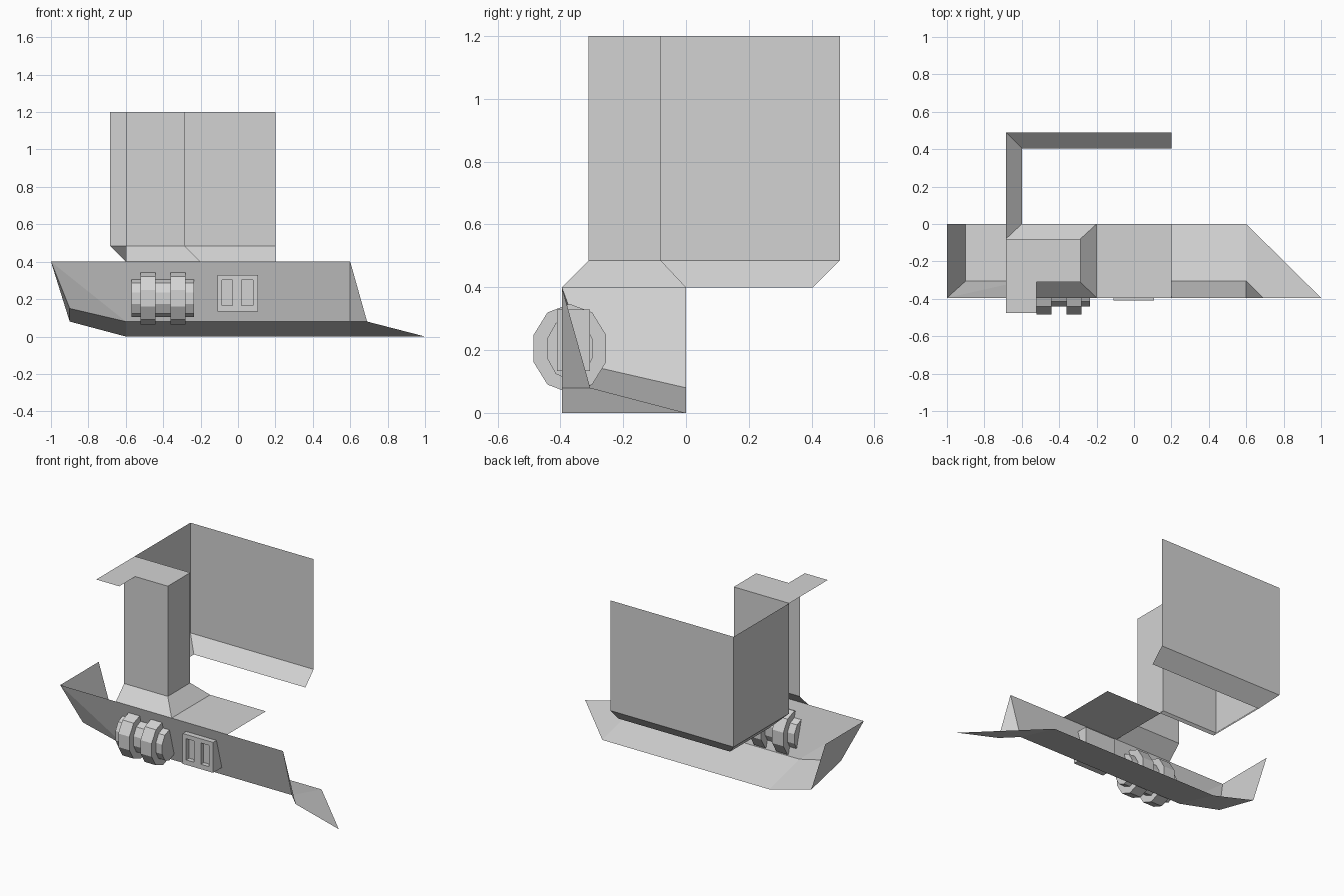
import bpy, bmesh, math
from mathutils import Vector, Matrix

if "Cube" in bpy.data.objects:
    bpy.data.objects.remove(bpy.data.objects["Cube"])

grey = bpy.data.materials.new("plain grey")
grey.diffuse_color = (0.65, 0.65, 0.65, 1)
grey.use_nodes = True
grey.node_tree.nodes["Principled BSDF"].inputs["Base Color"].default_value = grey.diffuse_color


def finish(name, bm):
    bmesh.ops.remove_doubles(bm, verts=bm.verts, dist=1e-4)
    me = bpy.data.meshes.new(name)
    bm.to_mesh(me)
    bm.free()
    me.materials.append(grey)
    ob = bpy.data.objects.new(name, me)
    bpy.context.collection.objects.link(ob)
    return ob


def sheet(name, *faces):
    """Open thin-walled part; each face is (outward direction, corner, corner, ...)."""
    bm = bmesh.new()
    for out, *pts in faces:
        f = bm.faces.new([bm.verts.new(p) for p in pts])
        f.normal_update()
        if f.normal.dot(Vector(out)) < 0:
            f.normal_flip()
    return finish(name, bm)


def drum(name, x0, x1, ry, rz):
    """Ten-sided drum lying along x."""
    bm = bmesh.new()
    bmesh.ops.create_cone(bm, cap_ends=True, segments=10, radius1=1, radius2=1, depth=1)
    place = (Matrix.Translation(((x0 + x1) / 2, -0.37, 0.205))
             @ Matrix.Diagonal((x1 - x0, ry, rz, 1))
             @ Matrix.Rotation(math.pi / 2, 4, 'Y'))
    # turn so that a corner points to the front
    bmesh.ops.transform(bm, matrix=place @ Matrix.Rotation(math.pi / 2, 4, 'Z'), verts=bm.verts)
    return finish(name, bm)


FRONT, BACK, LEFT, RIGHT, UP, DOWN = (0, -1, 0), (0, 1, 0), (-1, 0, 0), (1, 0, 0), (0, 0, 1), (0, 0, -1)

# Hull: sloped side, left end, corner piece
tl, tr = (-1, -0.395, 0.4), (0.6, -0.395, 0.4)
a, b, c = (-0.9, -0.305, 0.15), (-0.6, -0.305, 0.08), (0.6, -0.305, 0.08)
keel_l, keel_m, keel_r = (-0.9, 0, 0.08), (-0.6, 0, 0), (0.6, 0, 0)
corner = (0.69, -0.395, 0.08)
sheet("hull_side", (FRONT, tl, tr, c, b), (FRONT, tl, b, a))
sheet("hull_end", (LEFT, tl, (-1, 0, 0.4), keel_l, a))
sheet("hull_corner", (RIGHT, tr, c, corner))

# Shallow sloped bottom
sheet("hull_bottom",
      (DOWN, a, b, keel_m, keel_l),
      (DOWN, b, c, keel_r, keel_m),
      (DOWN, c, corner, (1, -0.395, 0), keel_r))

# Deck piece
sheet("deck", (UP, (-0.2, 0, 0.4), (0.2, 0, 0.4), (0.2, -0.395, 0.4), (-0.2, -0.395, 0.4)))

# Tower outline: skirt foot point, wall point above it, outward direction of next wall
ring = [((0.2, 0.405), (0.2, 0.49), BACK),
        ((-0.6, 0.405), (-0.685, 0.49), LEFT),
        ((-0.6, 0), (-0.685, -0.08), BACK),
        ((-0.2, 0), (-0.287, -0.08), RIGHT),
        ((-0.2, -0.395), (-0.287, -0.31), FRONT),
        ((-0.6, -0.395), (-0.6, -0.31), None)]
walls, skirts = [], []
for (f0, w0, out), (f1, w1, _) in zip(ring, ring[1:]):
    walls.append((out, (*w0, 0.485), (*w1, 0.485), (*w1, 1.2), (*w0, 1.2)))
    skirts.append((out, (*f0, 0.4), (*f1, 0.4), (*w1, 0.485), (*w0, 0.485)))
sheet("tower_walls", *walls)
sheet("tower_skirt", *skirts)

# L-shaped roof piece
roof = [(-0.685, -0.08), (-0.287, -0.08), (-0.287, -0.31), (-0.52, -0.31), (-0.52, -0.475), (-0.685, -0.475)]
sheet("tower_roof", (UP, *[(x, y, 1.2) for x, y in roof]))

# Side drum with two raised rings
drum("drum_core", -0.57, -0.235, 0.076, 0.1)
for i, x in enumerate((-0.52, -0.36)):
    drum(f"drum_ring_{i + 1}", x, x + 0.08, 0.121, 0.142)

# Vent box: front made of cells, two of them pushed in as slots
xs, zs = (-0.11, -0.085, -0.03, 0.02, 0.08, 0.108), (0.133, 0.165, 0.303, 0.33)
y0, y1 = -0.41, -0.305
bm = bmesh.new()
slots = []
for i in range(5):
    for k in range(3):
        pts = [(xs[i], zs[k]), (xs[i + 1], zs[k]), (xs[i + 1], zs[k + 1]), (xs[i], zs[k + 1])]
        f = bm.faces.new([bm.verts.new((x, y0, z)) for x, z in pts])
        if k == 1 and i in (1, 3):
            slots.append(f)
bmesh.ops.remove_doubles(bm, verts=bm.verts, dist=1e-4)
rim = [e for e in bm.edges if e.is_boundary]
new = bmesh.ops.extrude_edge_only(bm, edges=rim)["geom"]
for v in new:
    if isinstance(v, bmesh.types.BMVert):
        v.co.y = y1
bmesh.ops.contextual_create(bm, geom=[e for e in bm.edges if e.is_boundary])
for f in slots:
    pushed = bmesh.ops.extrude_face_region(bm, geom=[f])["geom"]
    for v in pushed:
        if isinstance(v, bmesh.types.BMVert):
            v.co.y += 0.03
bmesh.ops.delete(bm, geom=[f for f in slots if f.is_valid], context='FACES_ONLY')
bmesh.ops.recalc_face_normals(bm, faces=bm.faces)
finish("vent_box", bm)
